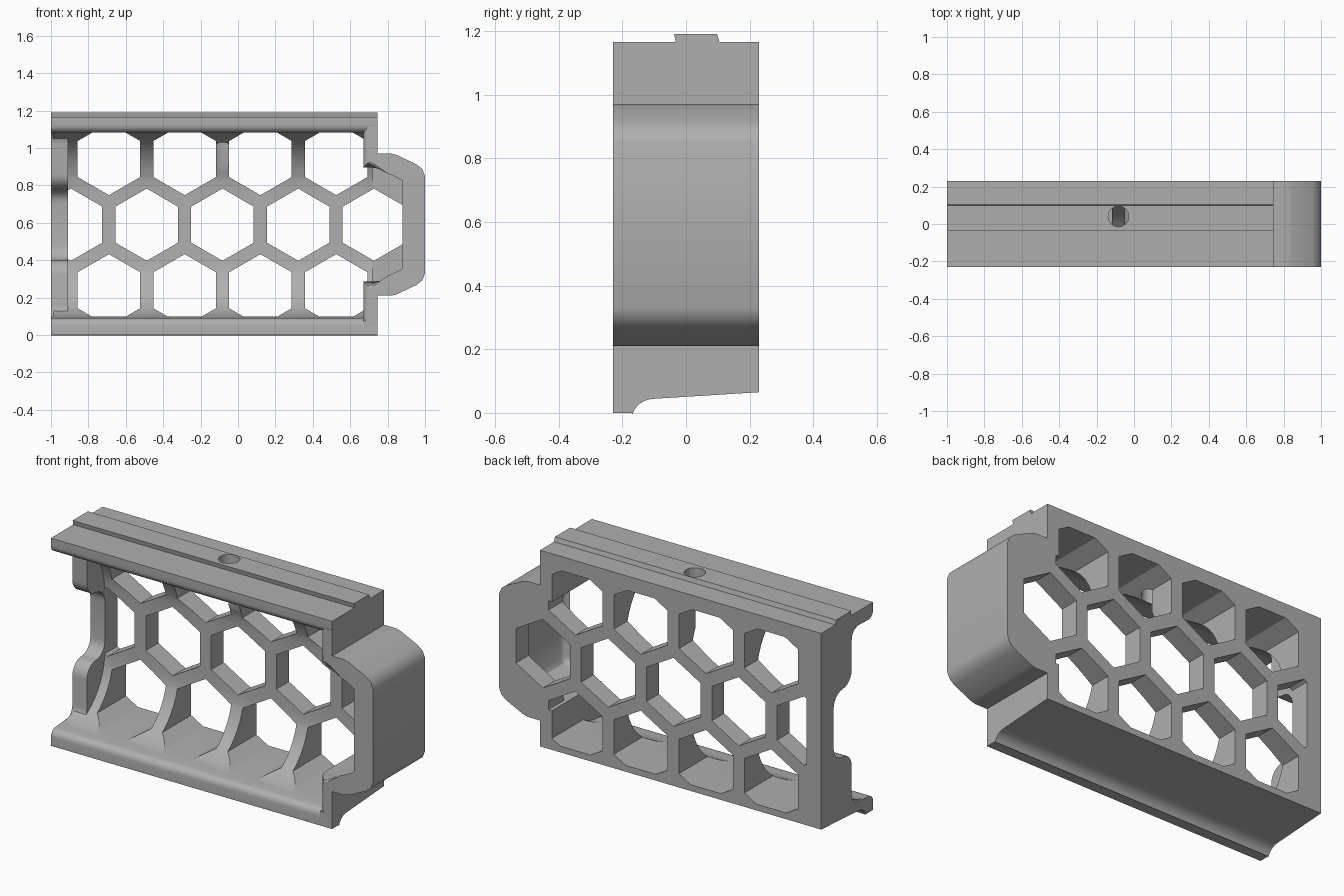
import bpy, bmesh, math

if "Cube" in bpy.data.objects:
    bpy.data.objects.remove(bpy.data.objects["Cube"])

grey = bpy.data.materials.new("plain grey")
grey.use_nodes = True
grey.diffuse_color = (0.43, 0.43, 0.43, 1)
grey.node_tree.nodes["Principled BSDF"].inputs["Base Color"].default_value = grey.diffuse_color

MID, PITCH, FRONT, BACK = 0.59, 0.405, -0.23, 0.23


def finish(name, bm):
    bmesh.ops.recalc_face_normals(bm, faces=bm.faces)
    mesh = bpy.data.meshes.new(name)
    bm.to_mesh(mesh)
    bm.free()
    mesh.materials.append(grey)
    obj = bpy.data.objects.new(name, mesh)
    bpy.context.collection.objects.link(obj)
    return obj


def add_prism(bm, points, axis, lo, hi):
    """Extrude a (y, z) outline along x, or an (x, z) outline along y."""
    place = (lambda a, b, d: (d, a, b)) if axis == "x" else (lambda a, b, d: (a, d, b))
    rings = [[bm.verts.new(place(a, b, d)) for a, b in points] for d in (lo, hi)]
    bm.faces.new(rings[0])
    bm.faces.new(rings[1])
    n = len(points)
    for i in range(n):
        j = (i + 1) % n
        bm.faces.new((rings[0][i], rings[0][j], rings[1][j], rings[1][i]))
    return rings


def prism(name, points, axis, lo, hi):
    bm = bmesh.new()
    add_prism(bm, points, axis, lo, hi)
    return finish(name, bm)


def arc(cy, cz, ry, rz, a0, a1, n=8):
    angles = [math.radians(a0 + (a1 - a0) * i / n) for i in range(n + 1)]
    return [(cy + ry * math.cos(a), cz + rz * math.sin(a)) for a in angles]


def mirrored(points):
    """Continue a lower outline with its copy above mid height."""
    return points + [(y, 2 * MID - z) for y, z in reversed(points)]


def cut(obj, cutter):
    mod = obj.modifiers.new("cut", "BOOLEAN")
    mod.operation = "DIFFERENCE"
    mod.solver = "EXACT"
    mod.object = cutter
    bpy.context.view_layer.objects.active = obj
    bpy.ops.object.modifier_apply(modifier=mod.name)


# Honeycomb web: deep at top and bottom, sweeping back to a thin middle
cove = arc(-0.19, 0.43, 0.31, 0.34, -90, 0, 12)
web = prism("honeycomb_web", mirrored([(BACK, 0.085)] + cove), "x", -0.99, 0.72)
loop_web = prism("loop_web", [(0.66, 0.27), (0.82, 0.27), (0.94, 0.33),
                              (0.94, 0.85), (0.82, 0.91), (0.66, 0.91)], "y", 0.12, BACK)

# Hexagonal openings in three staggered rows
bm = bmesh.new()
for row in (-1, 0, 1):
    for col in range(4 if row else 5):
        cx = (-0.69 if row else -0.893) + PITCH * col
        cz = MID + row * PITCH * math.sqrt(3) / 2
        add_prism(bm, arc(cx, cz, 0.193, 0.193, 30, 330, 5), "y", -0.4, 0.4)
hexes = finish("hexagon_cutter", bm)
for part in (web, loop_web):
    cut(part, hexes)

# Lower flange with rounded lip and sloping underside
lip = arc(-0.19, 0.05, 0.04, 0.04, 180, 90, 6)
lower = [(FRONT, 0), (FRONT, 0.05)] + lip[1:] + [(-0.1, 0.098), (BACK, 0.1), (BACK, 0.065)]
lower += [(-0.09, 0.045)] + arc(-0.1, -0.02, 0.07, 0.064, 95, 165, 6) + [(-0.17, 0)]
prism("lower_flange", lower, "x", -1, 0.745)

# Upper flange with raised rail
upper = [(y, 2 * MID - 0.008 - z) for y, z in lip] + [(-0.1, 1.085), (BACK, 1.085), (BACK, 1.165)]
upper += [(0.105, 1.165), (0.098, 1.19), (-0.037, 1.19), (-0.032, 1.165), (FRONT, 1.165)]
top = prism("upper_flange", upper, "x", -1, 0.745)

# Vertical screw hole through rail and middle rib
bm = bmesh.new()
bmesh.ops.create_cone(bm, cap_ends=True, segments=32, radius1=0.055, radius2=0.055, depth=0.5)
bmesh.ops.translate(bm, verts=bm.verts, vec=(-0.083, 0.04, 1.1))
hole = finish("hole_cutter", bm)
for part in (web, top):
    cut(part, hole)
for helper in (hexes, hole):
    bpy.data.objects.remove(helper)

# Scalloped post at the open end
scallop = [(BACK, 0.07), (-0.19, 0.07), (-0.19, 0.088)]
scallop += arc(-0.11, 0.158, 0.07, 0.07, -90, 0, 6)
scallop += arc(0.04, 0.32, 0.08, 0.08, 180, 90, 6)
scallop += arc(0.04, 0.48, 0.08, 0.08, -90, 0, 6)
prism("end_post", mirrored(scallop), "x", -1, -0.91)

# Side wall bulging into a loop, with a rounded inner front edge
outer = [(0.745, 0.066), (0.745, 0.21), (0.82, 0.21), (0.85, 0.218), (0.955, 0.268),
         (0.985, 0.292), (1.0, 0.33)]
inner = [(0.67, 0.066), (0.67, 0.285), (0.81, 0.285), (0.83, 0.29), (0.9, 0.325), (0.915, 0.35)]
outline = mirrored(outer) + mirrored(inner)[::-1]
bm = bmesh.new()
front, _ = add_prism(bm, outline, "y", FRONT, BACK)
inside = set(front[2 * len(outer):])
edges = [e for e in bm.edges if e.verts[0] in inside and e.verts[1] in inside
         and abs(e.verts[0].co.z - e.verts[1].co.z) < 0.9]
# The long loop edge qualifies; only the closing edges at the ends are left sharp
bmesh.ops.bevel(bm, geom=edges, offset=0.035, offset_type="OFFSET", segments=5,
                profile=0.5, affect="EDGES", clamp_overlap=True)
finish("loop_wall", bm)

# Front foot of the side wall meeting the lower lip
prism("wall_foot", [(0.67, 0.01), (0.745, 0.01), (0.745, 0.08), (0.67, 0.08)],
      "y", FRONT, -0.18)

# Smooth curved faces, keep creases sharp
bpy.ops.object.select_all(action="DESELECT")
for obj in bpy.context.scene.objects:
    if obj.type == "MESH":
        obj.select_set(True)
        bpy.context.view_layer.objects.active = obj
bpy.ops.object.shade_smooth_by_angle(angle=math.radians(32))
